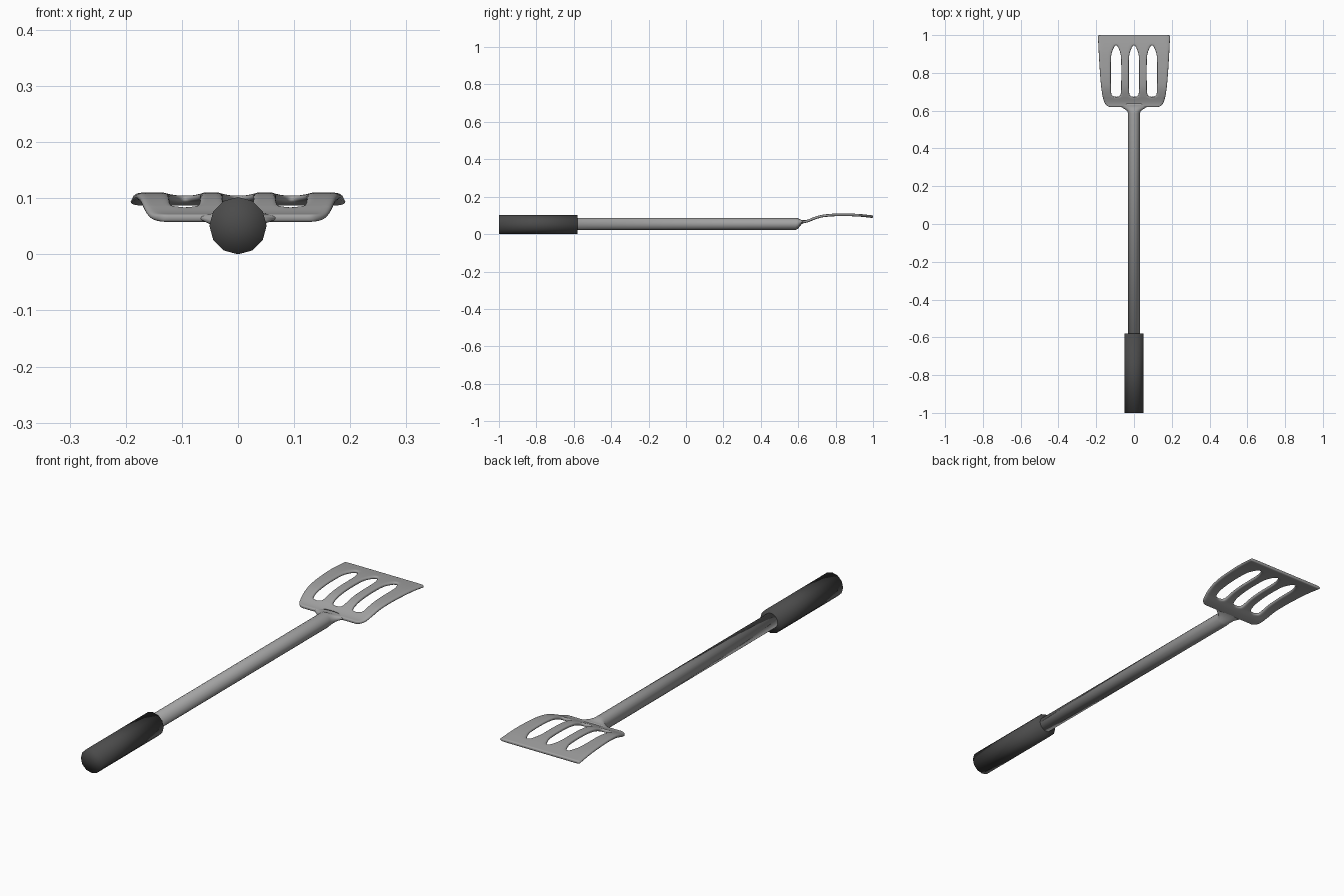
import bpy, bmesh, math

if "Cube" in bpy.data.objects:
    bpy.data.objects.remove(bpy.data.objects["Cube"])


def material(name, v):
    m = bpy.data.materials.new(name)
    m.diffuse_color = (v, v, v, 1)
    m.use_nodes = True
    m.node_tree.nodes["Principled BSDF"].inputs["Base Color"].default_value = m.diffuse_color
    return m


STEEL = material("grey steel", 0.36)
RUBBER = material("dark grip", 0.07)


def finish(name, bm, mat):
    bmesh.ops.recalc_face_normals(bm, faces=bm.faces[:])
    me = bpy.data.meshes.new(name)
    bm.to_mesh(me)
    bm.free()
    me.materials.append(mat)
    for p in me.polygons:
        p.use_smooth = True
    ob = bpy.data.objects.new(name, me)
    bpy.context.collection.objects.link(ob)
    return ob


def loft(name, sections, sides, mat):
    """Elliptical tube along y; sections are (y, centre z, radius x, radius z)."""
    bm = bmesh.new()
    rings = []
    for y, z, rx, rz in sections:
        rings.append([bm.verts.new((rx * math.sin(a), y, z + rz * math.cos(a)))
                      for a in (2 * math.pi * i / sides for i in range(sides))])
    for a, b in zip(rings, rings[1:]):
        for i in range(sides):
            j = (i + 1) % sides
            bm.faces.new((a[i], a[j], b[j], b[i]))
    for ring, s in ((rings[0], sections[0]), (rings[-1], sections[-1])):
        c = bm.verts.new((0, s[0], s[1]))
        for i in range(sides):
            bm.faces.new((ring[i], ring[(i + 1) % sides], c))
    return finish(name, bm, mat)


def interp(points, t):
    """Smooth interpolation through (t, value) points."""
    if t <= points[0][0]:
        return points[0][1]
    n = len(points)
    slope = [(points[min(i + 1, n - 1)][1] - points[max(i - 1, 0)][1]) /
             (points[min(i + 1, n - 1)][0] - points[max(i - 1, 0)][0]) for i in range(n)]
    for i in range(n - 1):
        (a, va), (b, vb) = points[i], points[i + 1]
        if t <= b:
            h = b - a
            u = (t - a) / h
            return ((2*u**3 - 3*u*u + 1) * va + (u**3 - 2*u*u + u) * h * slope[i]
                    + (3*u*u - 2*u**3) * vb + (u**3 - u*u) * h * slope[i + 1])
    return points[-1][1]


# Grip
loft("grip", [(-1.0, 0.051, 0.051, 0.051), (-0.58, 0.051, 0.051, 0.051)], 12, RUBBER)

# Shaft, flattening into a flared neck under the blade
loft("shaft", [(-0.60, 0.054, 0.032, 0.032), (0.585, 0.054, 0.032, 0.032),
               (0.597, 0.056, 0.035, 0.029), (0.608, 0.060, 0.048, 0.020),
               (0.618, 0.064, 0.067, 0.011), (0.628, 0.067, 0.068, 0.008),
               (0.638, 0.070, 0.045, 0.006)], 20, STEEL)

# Blade: rows across y, with three slots left open between the strips
HEIGHT = [(0.62, 0.064), (0.645, 0.068), (0.68, 0.082), (0.72, 0.095),
          (0.78, 0.102), (0.85, 0.103), (0.92, 0.101), (1.0, 0.093)]
WIDTH = [(0.62, 0.133), (0.628, 0.147), (0.64, 0.156), (0.67, 0.166),
         (0.75, 0.177), (0.88, 0.186), (1.0, 0.193)]
SLOT = [(0.672, 0.0), (0.675, 0.015), (0.682, 0.023), (0.70, 0.026), (0.80, 0.027),
        (0.88, 0.026), (0.91, 0.021), (0.935, 0.011), (0.95, 0.0)]
ROWS = [0.619, 0.628, 0.64, 0.655, 0.672, 0.675, 0.682, 0.70, 0.72, 0.74, 0.77, 0.80,
        0.83, 0.86, 0.88, 0.895, 0.91, 0.935, 0.95, 0.965, 0.98, 0.992, 1.001]
PITCH, DIV = 0.095, 3

bm = bmesh.new()
prev = None
for y in ROWS:
    w = interp(WIDTH, y)
    h = max(0, interp(SLOT, y)) if 0.672 < y < 0.95 else 0
    z = interp(HEIGHT, y)
    row = []
    for lo, hi in ((-w, -PITCH - h), (-PITCH + h, -h), (h, PITCH - h), (PITCH + h, w)):
        row.append([bm.verts.new((lo + (hi - lo) * k / DIV, y, z)) for k in range(DIV + 1)])
    if prev:
        for a, b in zip(prev, row):
            for k in range(DIV):
                bm.faces.new((a[k], a[k + 1], b[k + 1], b[k]))
    prev = row
bmesh.ops.remove_doubles(bm, verts=bm.verts[:], dist=0.0005)
blade = finish("blade", bm, STEEL)
solid = blade.modifiers.new("thickness", 'SOLIDIFY')
solid.thickness = 0.014
solid.offset = 0
sub = blade.modifiers.new("rounding", 'SUBSURF')
sub.levels = sub.render_levels = 2
